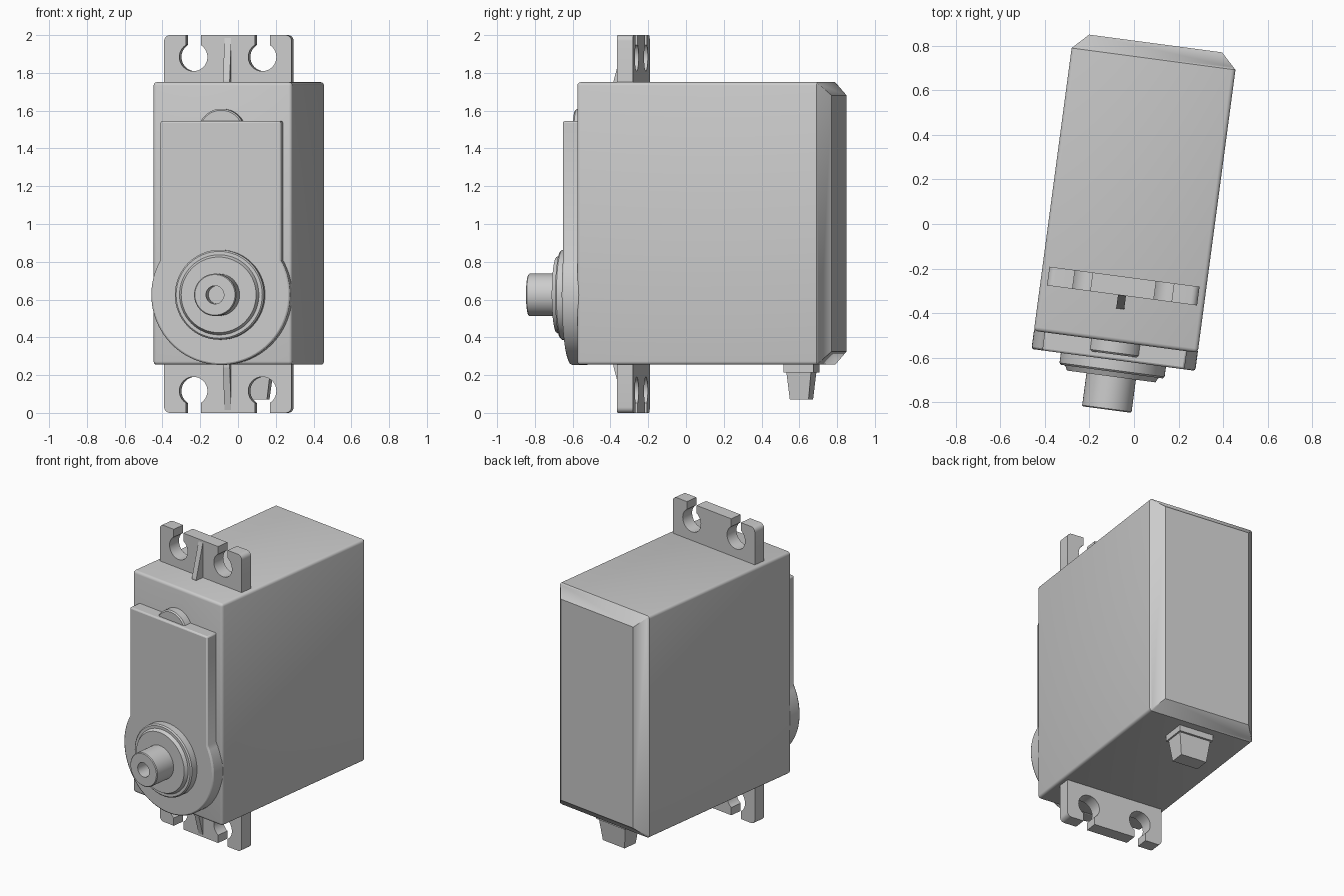
import bpy, bmesh
from math import sin, cos, acos, pi, radians
from mathutils import Matrix, Vector

cube = bpy.data.objects.get("Cube")
if cube:
    bpy.data.objects.remove(cube, do_unlink=True)

TURN = Matrix.Rotation(radians(-7.6), 4, 'Z')   # whole unit stands slightly turned
CX = -0.011                                      # middle of the casing
AXLE_Z = 0.625

gray = bpy.data.materials.new("light gray plastic")
gray.use_nodes = True
color = (0.6, 0.6, 0.6, 1)
gray.diffuse_color = color
gray.node_tree.nodes["Principled BSDF"].inputs["Base Color"].default_value = color


def finish(name, bm, bevel=0, smooth=True):
    bmesh.ops.recalc_face_normals(bm, faces=bm.faces[:])
    mesh = bpy.data.meshes.new(name)
    bm.to_mesh(mesh)
    bm.free()
    mesh.materials.append(gray)
    obj = bpy.data.objects.new(name, mesh)
    bpy.context.collection.objects.link(obj)
    obj.matrix_world = TURN
    if bevel:
        mod = obj.modifiers.new("rounding", 'BEVEL')
        mod.width = bevel
        mod.segments = 2
        mod.limit_method = 'ANGLE'
        mod.angle_limit = radians(40)
    if smooth:
        bpy.ops.object.select_all(action='DESELECT')
        obj.select_set(True)
        bpy.context.view_layer.objects.active = obj
        bpy.ops.object.shade_smooth_by_angle(angle=radians(32))
    return obj


def prism(name, outline, front, back, bevel=0):
    """Outline in x, z pushed from front to back along y."""
    bm = bmesh.new()
    face = bm.faces.new([bm.verts.new((x, front, z)) for x, z in outline])
    out = bmesh.ops.extrude_face_region(bm, geom=[face])
    moved = [g for g in out["geom"] if isinstance(g, bmesh.types.BMVert)]
    bmesh.ops.translate(bm, verts=moved, vec=(0, back - front, 0))
    return finish(name, bm, bevel)


def lathe(name, profile, z, bevel=0):
    """Profile of (radius, y) turned about the y direction."""
    bm = bmesh.new()
    verts = [bm.verts.new((CX + r, y, z)) for r, y in profile]
    edges = [bm.edges.new(pair) for pair in zip(verts, verts[1:])]
    bmesh.ops.spin(bm, geom=verts + edges, cent=(CX, 0, z), axis=(0, 1, 0),
                   angle=2 * pi, steps=64)
    bmesh.ops.remove_doubles(bm, verts=bm.verts[:], dist=0.0001)
    return finish(name, bm, bevel)


def arc(x, z, r, start, end, steps):
    angles = [start + (end - start) * i / steps for i in range(steps + 1)]
    return [(x + r * cos(a), z + r * sin(a)) for a in angles]


def block(name, y, half_top, half_bottom, z_top, z_bottom):
    bm = bmesh.new()
    bmesh.ops.create_cube(bm, size=2)
    for v in bm.verts:
        hx, hy = half_top if v.co.z > 0 else half_bottom
        v.co = Vector((CX + v.co.x * hx, y + v.co.y * hy,
                       z_top if v.co.z > 0 else z_bottom))
    return finish(name, bm, smooth=False)


# Casing: box with a chamfered back and softly rounded front and long edges
bm = bmesh.new()
loops = []
for y, inset in ((-0.535, 0), (0.746, 0), (0.816, 0.07)):
    hx, hz = 0.371 - inset, 0.748 - inset
    loops.append([bm.verts.new((CX + sx * hx, y, 1.003 + sz * hz))
                  for sx, sz in ((-1, -1), (1, -1), (1, 1), (-1, 1))])
bm.faces.new(loops[0])
bm.faces.new(loops[2])
for a, b in zip(loops, loops[1:]):
    for i in range(4):
        j = (i + 1) % 4
        bm.faces.new((a[i], a[j], b[j], b[i]))
bmesh.ops.recalc_face_normals(bm, faces=bm.faces[:])
soft = [e for e in bm.edges if min(v.co.y for v in e.verts) < 0]
bmesh.ops.bevel(bm, geom=soft, offset=0.018, segments=3, profile=0.5, affect='EDGES')
finish("casing", bm)

# Front gear cover: straight top running into a round lower end
half, radius = 0.322, 0.371
meet = acos(half / radius)
cover = [(CX + half, 1.545), (CX - half, 1.545)]
cover += arc(CX, AXLE_Z, radius, pi - meet, 2 * pi + meet, 56)
prism("gear_cover", cover, -0.617, -0.52, bevel=0.01)

# Round boss peeking over the cover
lathe("upper_boss", [(0, -0.592), (0.117, -0.592), (0.125, -0.584), (0.125, -0.52)], 1.485)

# Stepped bearing collar and hollow output shaft
lathe("bearing_collar", [(0, -0.692), (0.2, -0.692), (0.212, -0.67), (0.23, -0.67),
                         (0.238, -0.662), (0.238, -0.6)], AXLE_Z)
lathe("output_shaft", [(0, -0.74), (0.048, -0.74), (0.048, -0.842), (0.107, -0.842),
                       (0.112, -0.837), (0.112, -0.68)], AXLE_Z)

# Mounting tabs with keyhole slots, upper one mirrored to the lower
HOLE, SLOT, HOLE_Z, TAB = 0.075, 0.04, 1.884, 0.34
gap = acos(SLOT / HOLE)
tab = [(CX - TAB, 1.7)] + arc(CX - TAB + 0.03, 1.97, 0.03, pi, pi / 2, 5)
for side in (-1, 1):
    x = CX + side * 0.184
    tab.append((x - SLOT, 2))
    tab += arc(x, HOLE_Z, HOLE, pi - gap, 2 * pi + gap, 32)
    tab.append((x + SLOT, 2))
tab += arc(CX + TAB - 0.03, 1.97, 0.03, pi / 2, 0, 5) + [(CX + TAB, 1.7)]


def rib(name, flip):
    bm = bmesh.new()
    corners = [(-0.3, 1.72), (-0.387, 1.72), (-0.385, 1.76), (-0.325, 1.985), (-0.3, 1.985)]
    sides = [[bm.verts.new((CX + dx, y, flip(z))) for y, z in corners]
             for dx in (-0.018, 0.018)]
    for side in sides:
        bm.faces.new(side)
    for i in range(len(corners)):
        j = (i + 1) % len(corners)
        bm.faces.new((sides[0][i], sides[0][j], sides[1][j], sides[1][i]))
    finish(name, bm, smooth=False)


for word, flip in (("upper", lambda z: z), ("lower", lambda z: 2 - z)):
    prism(word + "_mounting_tab", [(x, flip(z)) for x, z in tab], -0.325, -0.24)
    rib(word + "_tab_rib", flip)
# Lower tab root reaches up into the casing
block("lower_tab_root", -0.2825, (TAB, 0.0425), (TAB, 0.0425), 0.32, 0.25)

# Cable grommet under the back
block("grommet_flange", 0.615, (0.12, 0.08), (0.12, 0.08), 0.27, 0.215)
block("grommet_plug", 0.615, (0.11, 0.066), (0.09, 0.05), 0.22, 0.07)
